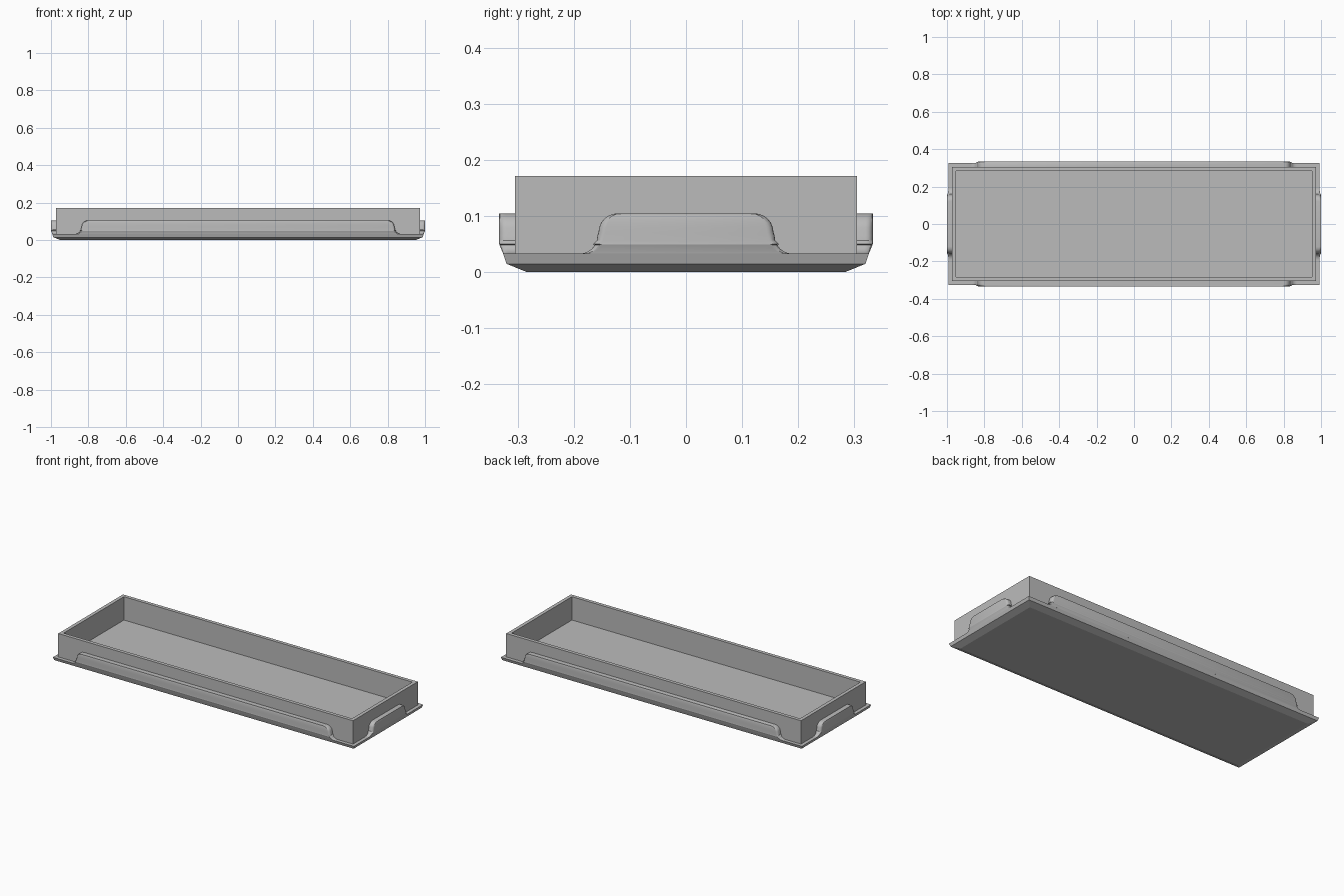
import bpy, bmesh, math

if "Cube" in bpy.data.objects:
    bpy.data.objects.remove(bpy.data.objects["Cube"])

grey = bpy.data.materials.new("plain_grey")
grey.diffuse_color = (0.5, 0.5, 0.5, 1)
grey.use_nodes = True
grey.node_tree.nodes["Principled BSDF"].inputs["Base Color"].default_value = grey.diffuse_color

WALL_X, WALL_Y = 0.972, 0.305      # outer half size of the tray wall
THICK = 0.021
LIP_Z, TAB_Z, TOP_Z = 0.033, 0.105, 0.172


def make_object(name, bm, smooth=False):
    bmesh.ops.recalc_face_normals(bm, faces=bm.faces)
    mesh = bpy.data.meshes.new(name)
    bm.to_mesh(mesh)
    bm.free()
    mesh.materials.append(grey)
    ob = bpy.data.objects.new(name, mesh)
    bpy.context.collection.objects.link(ob)
    if smooth:
        bpy.ops.object.select_all(action='DESELECT')
        ob.select_set(True)
        bpy.context.view_layer.objects.active = ob
        bpy.ops.object.shade_smooth_by_angle(angle=math.radians(25))
    return ob


def rect_rings(bm, levels):
    """Rectangular rings (half x, half y, z) joined by quads."""
    rings = [[bm.verts.new((sx * x, sy * y, z))
              for sx, sy in ((-1, -1), (1, -1), (1, 1), (-1, 1))]
             for x, y, z in levels]
    bridge(bm, rings)
    return rings


def bridge(bm, rings):
    for a, b in zip(rings, rings[1:]):
        n = len(a)
        for i in range(n):
            j = (i + 1) % n
            bm.faces.new((a[i], a[j], b[j], b[i]))


# base plate with chamfered underside and sloped lip; its top is the tray floor
bm = bmesh.new()
rings = rect_rings(bm, [(0.95, 0.283, 0), (0.987, 0.320, 0.015),
                        (0.993, 0.326, LIP_Z)])
bm.faces.new(rings[0])
bm.faces.new(rings[-1])
make_object("base_plate", bm)

# upright wall frame
bm = bmesh.new()
ix, iy = WALL_X - THICK, WALL_Y - THICK
rings = rect_rings(bm, [(WALL_X, WALL_Y, 0.028), (WALL_X, WALL_Y, TOP_Z),
                        (ix, iy, TOP_Z), (ix, iy, 0.028)])
bridge(bm, [rings[-1], rings[0]])
wall = make_object("tray_wall", bm)


def cylinder(name, x, y, z, radius, depth):
    bm = bmesh.new()
    bmesh.ops.create_cone(bm, cap_ends=True, segments=24, radius1=radius,
                          radius2=radius, depth=depth)
    for v in bm.verts:
        v.co = (x + v.co.x, y + v.co.z, z + v.co.y)
    return make_object(name, bm, True)


# blind screw holes with a small pin, two on each long side
for sx in (-1, 1):
    for sy in (-1, 1):
        x, y = sx * 0.65, sy * WALL_Y
        cutter = cylinder("hole_cutter", x, y, 0.14, 0.018, 0.026)
        cutter.hide_render = True
        cutter.hide_set(True)
        mod = wall.modifiers.new("screw_hole", 'BOOLEAN')
        mod.object = cutter
        mod.operation = 'DIFFERENCE'
        mod.solver = 'EXACT'
        cylinder("hole_pin", x, y - sy * 0.009, 0.14, 0.009, 0.012)


def s_curve(extra):
    """(half width, z) along one end of a tab, from foot to top."""
    pts = []
    for i in range(7):                       # concave foot
        a = math.radians(90 * i / 6)
        pts.append((0.19 - 0.032 * math.sin(a), LIP_Z + 0.032 * (1 - math.cos(a))))
    for i in range(7):                       # convex shoulder
        a = math.radians(90 * i / 6)
        pts.append((0.122 + 0.034 * math.cos(a), 0.071 + 0.034 * math.sin(a)))
    pts.append((0.166, 0.05))                # crease where the slope turns upright
    pts = sorted(pts, key=lambda p: p[1])
    return [(w + extra, z) for w, z in pts]


def side_tab(name, extra, wall_half, place):
    """Raised tab on a wall: sloped foot, upright face, rounded S-shaped ends."""
    bm = bmesh.new()
    rows = []
    for w, z in s_curve(extra):
        out = 0.028 - max(0, 0.05 - z) * 0.41
        section = [(w, -0.004), (w, out * 0.55)]
        for i in range(1, 5):                # rounded edge
            a = math.radians(90 * i / 4)
            section.append((w - 0.012 * (1 - math.cos(a)),
                            out * (0.55 + 0.45 * math.sin(a))))
        full = section + [(-u, d) for u, d in reversed(section)]
        rows.append([bm.verts.new(place(u, wall_half + d, z)) for u, d in full])
    bridge(bm, rows)
    bm.faces.new(rows[0])
    bm.faces.new(rows[-1])
    make_object(name, bm, True)


# one tab on each side
for s, side in ((-1, "front"), (1, "back")):
    side_tab(side + "_tab", 0.68, WALL_Y, lambda u, d, z: (u, s * d, z))
for s, side in ((-1, "left"), (1, "right")):
    side_tab(side + "_tab", 0.0, WALL_X, lambda u, d, z: (s * d, u, z))
